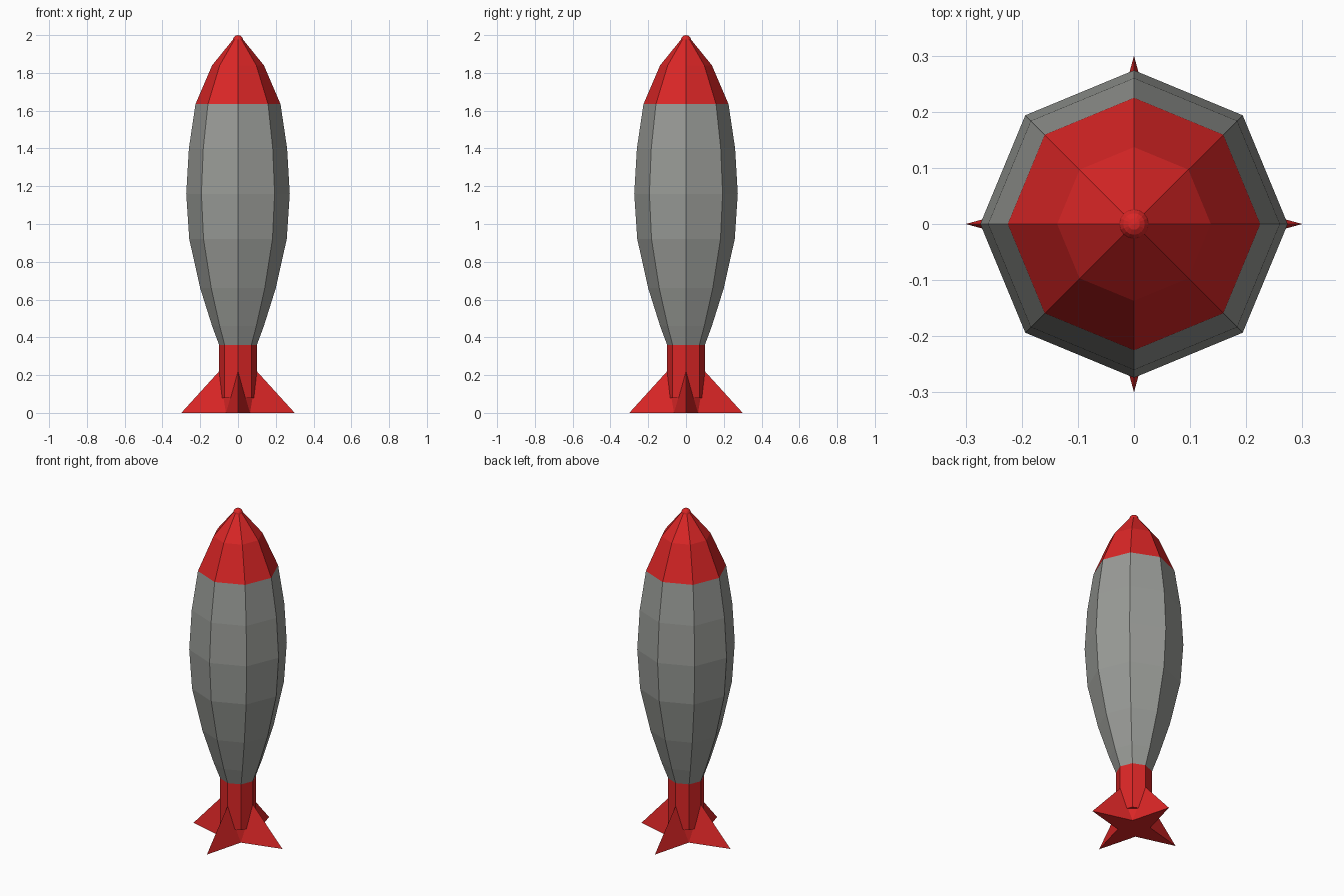
import bpy, bmesh, math
from mathutils import Vector

if "Cube" in bpy.data.objects:
    bpy.data.objects.remove(bpy.data.objects["Cube"])


def material(name, color):
    m = bpy.data.materials.new(name)
    m.diffuse_color = (*color, 1)
    m.use_nodes = True
    m.node_tree.nodes["Principled BSDF"].inputs["Base Color"].default_value = m.diffuse_color
    return m


RED = material("red paint", (0.70, 0.019, 0.019))
GREY = material("grey metal", (0.32, 0.33, 0.31))


def finish(bm, name, mat):
    bmesh.ops.recalc_face_normals(bm, faces=bm.faces)
    mesh = bpy.data.meshes.new(name)
    bm.to_mesh(mesh)
    bm.free()
    mesh.materials.append(mat)
    obj = bpy.data.objects.new(name, mesh)
    bpy.context.collection.objects.link(obj)
    return obj


def polar(r, turn, z):
    return Vector((r * math.cos(turn), r * math.sin(turn), z))


def lathe(name, profile, mat, sides=8, cap_first=False, cap_last=False):
    """Turn a list of (radius, height) points into a faceted hull section."""
    bm = bmesh.new()
    rings = [[bm.verts.new(polar(r, math.tau * i / sides, z)) for i in range(sides)]
             for r, z in profile]
    for low, high in zip(rings, rings[1:]):
        for i in range(sides):
            j = (i + 1) % sides
            bm.faces.new((low[i], low[j], high[j], high[i]))
    if cap_first:
        bm.faces.new(rings[0])
    if cap_last:
        bm.faces.new(rings[-1])
    return finish(bm, name, mat)


# Hull sections, bottom to top
lathe("tail_tube", [(0.1, 0.08), (0.1, 0.36)], RED, cap_first=True)
lathe("hull", [(0.1, 0.36), (0.137, 0.46), (0.2, 0.66), (0.258, 0.92), (0.274, 1.16),
               (0.26, 1.40), (0.225, 1.635)], GREY)
lathe("nose_cone", [(0.225, 1.635), (0.137, 1.84), (0.022, 1.982)], RED, cap_last=True)

# Small rounded nose tip
bm = bmesh.new()
bmesh.ops.create_uvsphere(bm, u_segments=16, v_segments=8, radius=0.027)
bmesh.ops.translate(bm, verts=bm.verts, vec=(0, 0, 1.973))
finish(bm, "nose_tip", RED)

# Four pointed fins meeting in a star-shaped foot
bm = bmesh.new()
quarter = math.pi / 2
tips = [bm.verts.new(polar(0.3, quarter * k, 0)) for k in range(4)]
tops = [bm.verts.new(polar(0.1, quarter * k, 0.22)) for k in range(4)]
inner = [bm.verts.new(polar(0.09, quarter * (k + 0.5), 0)) for k in range(4)]
base = bm.verts.new((0, 0, 0))
for k in range(4):
    n = (k + 1) % 4
    bm.faces.new((tips[k], inner[k], tops[k]))
    bm.faces.new((tips[n], tops[n], inner[k]))
    bm.faces.new((tops[k], inner[k], tops[n]))
    bm.faces.new((base, inner[k], tips[k], inner[k - 1]))
bm.faces.new(tops)
finish(bm, "tail_fins", RED)
